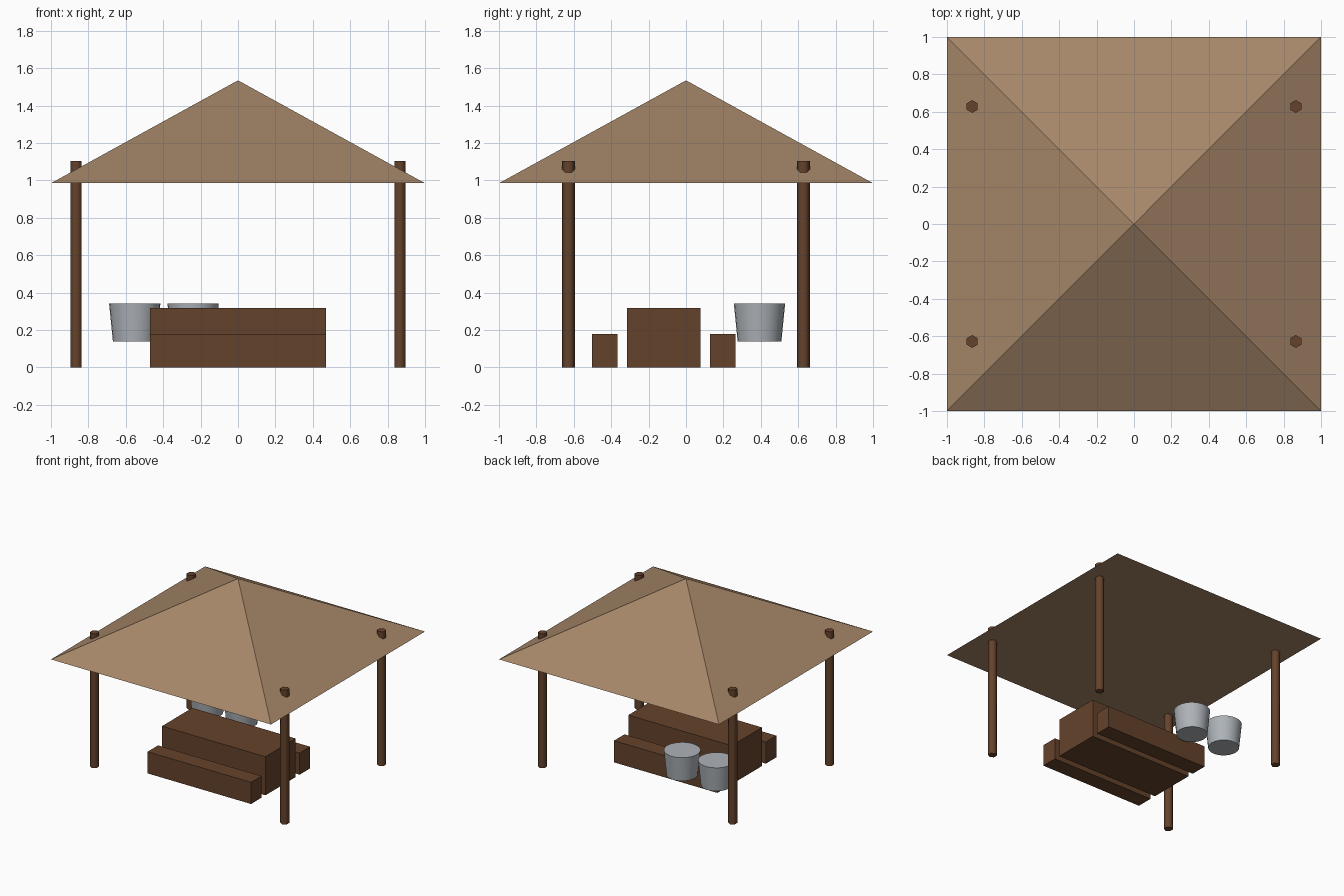
import bpy
from math import radians

if "Cube" in bpy.data.objects:
    bpy.data.objects.remove(bpy.data.objects["Cube"])


def material(name, color):
    m = bpy.data.materials.new(name)
    m.diffuse_color = (*color, 1)
    m.use_nodes = True
    m.node_tree.nodes["Principled BSDF"].inputs["Base Color"].default_value = m.diffuse_color
    return m


wood = material("dark_wood", (0.13, 0.055, 0.025))
thatch = material("thatch", (0.38, 0.24, 0.14))
metal = material("metal", (0.42, 0.45, 0.48))


def cone(name, sides, r1, r2, x, y, z0, z1, mat, rot=0, smooth=None):
    bpy.ops.mesh.primitive_cone_add(vertices=sides, radius1=r1, radius2=r2, depth=z1 - z0,
                                    location=(x, y, (z0 + z1) / 2), rotation=(0, 0, rot))
    ob = bpy.context.object
    ob.name = name
    ob.data.materials.append(mat)
    if smooth:
        bpy.ops.object.shade_smooth_by_angle(angle=radians(smooth))
    return ob


def box(name, x0, x1, y0, y1, z0, z1, mat):
    bpy.ops.mesh.primitive_cube_add(size=1, location=((x0 + x1) / 2, (y0 + y1) / 2, (z0 + z1) / 2))
    ob = bpy.context.object
    ob.name = name
    ob.scale = (x1 - x0, y1 - y0, z1 - z0)
    bpy.ops.object.transform_apply(location=False, rotation=False, scale=True)
    ob.data.materials.append(mat)


# Four-sided pyramid roof with closed underside
cone("roof", 4, 2 ** 0.5, 0, 0, 0, 0.985, 1.535, thatch, rot=radians(45))

# Hexagonal corner posts poking through the roof
for sx, side in ((-1, "left"), (1, "right")):
    for sy, end in ((-1, "front"), (1, "back")):
        cone(f"{end}_{side}_post", 6, 0.034, 0.034, sx * 0.865, sy * 0.628, 0, 1.103,
             wood, smooth=65)

# Table and the two benches
box("table", -0.47, 0.47, -0.315, 0.077, 0, 0.317, wood)
box("front_bench", -0.47, 0.47, -0.502, -0.366, 0, 0.178, wood)
box("back_bench", -0.47, 0.47, 0.128, 0.264, 0, 0.178, wood)

# Tapered buckets behind the back bench
for i, x in enumerate((-0.552, -0.24)):
    cone(f"bucket_{i + 1}", 24, 0.117, 0.137, x, 0.393, 0.14, 0.341, metal, smooth=40)
